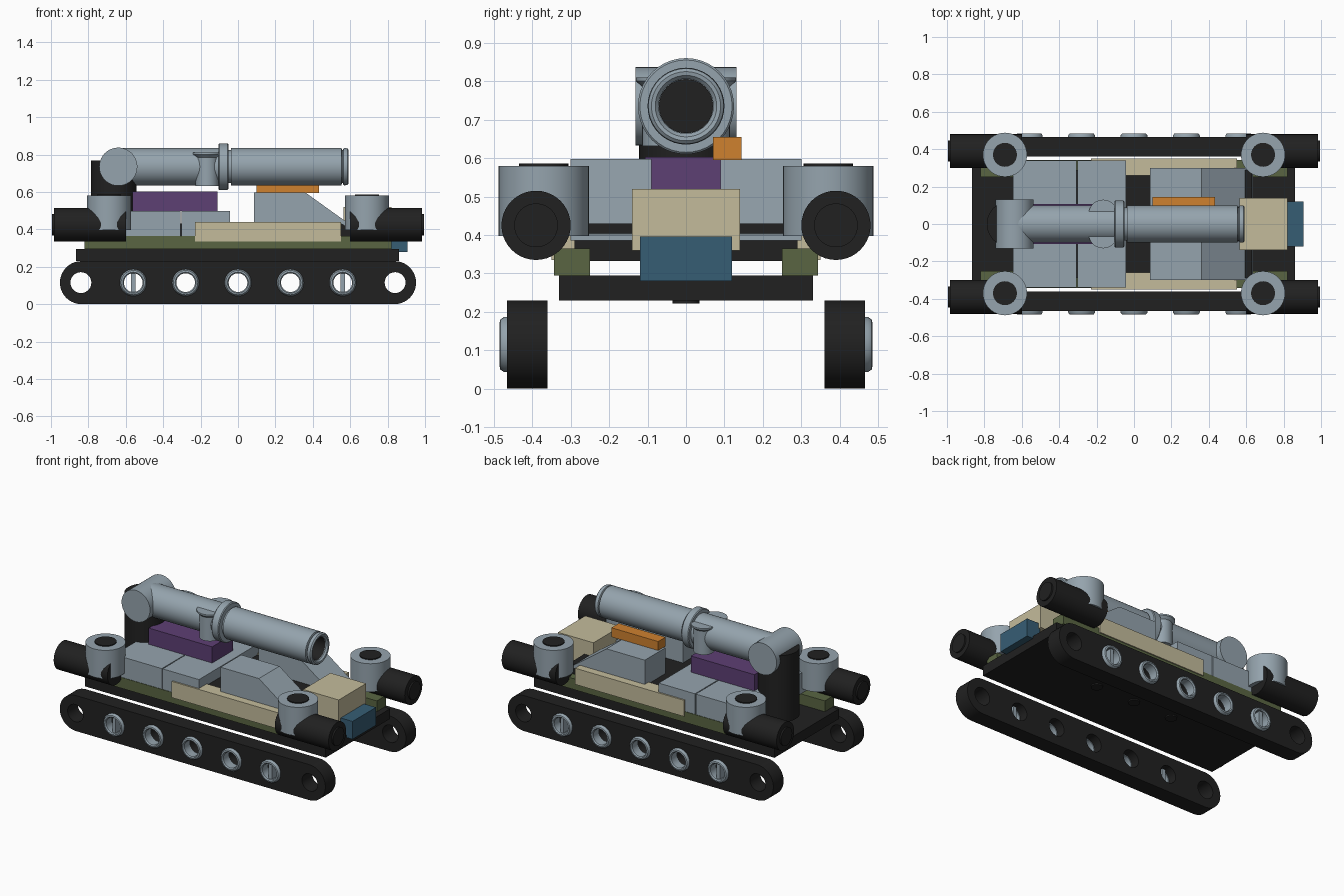
import bpy, bmesh
from math import pi, cos, sin, radians
from mathutils import Matrix, Vector

cube = bpy.data.objects.get("Cube")
if cube:
    bpy.data.objects.remove(cube, do_unlink=True)


def material(name, rgb):
    m = bpy.data.materials.new(name)
    m.use_nodes = True
    m.diffuse_color = (*rgb, 1)
    m.node_tree.nodes["Principled BSDF"].inputs["Base Color"].default_value = (*rgb, 1)
    return m


GREY = material("blue grey", (0.30, 0.37, 0.42))
BLACK = material("black", (0.015, 0.015, 0.015))
TAN = material("tan", (0.55, 0.50, 0.33))
GREEN = material("olive green", (0.10, 0.13, 0.055))
PURPLE = material("purple", (0.11, 0.05, 0.175))
BLUE = material("dark blue", (0.037, 0.11, 0.175))
ORANGE = material("orange", (0.62, 0.22, 0.028))

# Turns the local z axis to the named axis
TURN = {
    "x": Matrix.Rotation(pi / 2, 4, "Y"),
    "y": Matrix.Rotation(-pi / 2, 4, "X"),
    "-x": Matrix.Rotation(-pi / 2, 4, "Y"),
    "-y": Matrix.Rotation(pi / 2, 4, "X"),
    "z": Matrix.Identity(4),
}


def finish(name, bm, mat):
    bmesh.ops.recalc_face_normals(bm, faces=bm.faces)
    mesh = bpy.data.meshes.new(name)
    bm.to_mesh(mesh)
    bm.free()
    mesh.materials.append(mat)
    mesh.shade_smooth()
    mesh.set_sharp_from_angle(angle=radians(35))
    obj = bpy.data.objects.new(name, mesh)
    bpy.context.collection.objects.link(obj)
    return obj


def box(name, xs, ys, zs, mat):
    bm = bmesh.new()
    bmesh.ops.create_cube(bm, size=1)
    for v in bm.verts:
        for i, (a, b) in enumerate((xs, ys, zs)):
            v.co[i] = a if v.co[i] < 0 else b
    return finish(name, bm, mat)


def lathe(name, profile, loc, axis, mat, steps=40):
    """Spin (radius, height) points round an axis through loc."""
    bm = bmesh.new()
    verts = [bm.verts.new((r, 0, h)) for r, h in profile]
    edges = [bm.edges.new(pair) for pair in zip(verts, verts[1:])]
    bmesh.ops.spin(bm, geom=verts + edges, cent=(0, 0, 0), axis=(0, 0, 1),
                   angle=2 * pi, steps=steps)
    bmesh.ops.remove_doubles(bm, verts=bm.verts, dist=1e-5)
    bm.transform(Matrix.Translation(loc) @ TURN[axis])
    return finish(name, bm, mat)


def rod(name, r, h0, h1, loc, axis, mat):
    return lathe(name, [(0, h0), (r, h0), (r, h1), (0, h1)], loc, axis, mat)


def prism(name, outline, y0, y1, mat):
    """Extrude an (x, z) outline from y0 to y1."""
    bm = bmesh.new()
    face = bm.faces.new([bm.verts.new((x, y0, z)) for x, z in outline])
    out = bmesh.ops.extrude_face_region(bm, geom=[face])
    bmesh.ops.translate(bm, vec=(0, y1 - y0, 0),
                        verts=[v for v in out["geom"] if isinstance(v, bmesh.types.BMVert)])
    return finish(name, bm, mat)


def beam(name, y, mat):
    """Round-ended bar pierced by seven holes."""
    curve = bpy.data.curves.new(name, "CURVE")
    curve.dimensions = "2D"
    curve.fill_mode = "BOTH"
    curve.extrude = 0.0525

    def loop(points):
        s = curve.splines.new("POLY")
        s.points.add(len(points) - 1)
        for p, (u, v) in zip(s.points, points):
            p.co = (u, v, 0, 1)
        s.use_cyclic_u = True

    n = 20
    ends = [(side * (0.837 + 0.115 * sin(pi * i / n)), side * 0.115 * cos(pi * i / n))
            for side in (1, -1) for i in range(n + 1)]
    loop(ends)
    for k in range(-3, 4):
        loop([(0.28 * k + 0.056 * cos(2 * pi * i / 28), 0.056 * sin(2 * pi * i / 28))
              for i in range(28)])
    temp = bpy.data.objects.new(name + "_outline", curve)
    bpy.context.collection.objects.link(temp)
    dg = bpy.context.evaluated_depsgraph_get()
    mesh = bpy.data.meshes.new_from_object(temp.evaluated_get(dg))
    bpy.data.objects.remove(temp, do_unlink=True)
    bm = bmesh.new()
    bm.from_mesh(mesh)
    bpy.data.meshes.remove(mesh)
    bmesh.ops.remove_doubles(bm, verts=bm.verts, dist=1e-5)
    bm.transform(Matrix.Translation((0, y, 0.115)) @ TURN["-y"])
    return finish(name, bm, mat)


# Chassis
box("chassis_plate", (-0.865, 0.86), (-0.33, 0.33), (0.23, 0.295), BLACK)
box("inner_deck", (-0.64, 0.63), (-0.29, 0.29), (0.332, 0.43), BLACK)
for x in (-0.28, 0, 0.28):
    rod("underside_peg", 0.035, 0.222, 0.24, (x, 0, 0), "z", BLACK)

# Mirrored running gear and hull sides
for s, side in ((1, "left"), (-1, "right")):
    beam(side + "_track_beam", s * 0.4125, BLACK)
    axis = "y" if s > 0 else "-y"
    for k in range(-2, 3):
        x = 0.28 * k
        lathe(side + "_wheel_pin",
              [(0.05, 0.42), (0.05, 0.478), (0.056, 0.485), (0.065, 0.483),
               (0.072, 0.473), (0.072, 0.44), (0.055, 0.44), (0.055, 0.42), (0.05, 0.42)],
              (x, 0, 0.115), axis, GREY, 32)
        if abs(k) == 2:
            ys = sorted((s * 0.40, s * 0.47))
            box(side + "_pin_bar", (x - 0.012, x + 0.012), ys, (0.064, 0.166), GREY)
    box(side + "_green_rail", (-0.82, 0.82), sorted((s * 0.25, s * 0.343)), (0.295, 0.365), GREEN)
    box(side + "_tan_panel", (-0.23, 0.55), sorted((s * 0.26, s * 0.35)), (0.335, 0.44), TAN)
    prism(side + "_sloped_hull",
          [(0.085, 0.43), (0.085, 0.597), (0.36, 0.597), (0.635, 0.40), (0.635, 0.385), (0.55, 0.43)],
          s * 0.09, s * 0.30, GREY)

    # Corner sockets with horizontal thrusters
    for e, end in ((1, "front"), (-1, "rear")):
        x = e * 0.69
        lathe(f"{end}_{side}_socket",
              [(0.062, 0.54), (0.062, 0.58), (0.118, 0.58), (0.118, 0.397), (0, 0.397)],
              (x, s * 0.37, 0), "z", GREY)
        rod(f"{end}_{side}_socket_core", 0.064, 0.42, 0.586, (x, s * 0.37, 0), "z", BLACK)
        lathe(f"{end}_{side}_thruster",
              [(0, 0.60), (0.09, 0.60), (0.09, 0.985), (0.057, 0.985), (0.057, 0.995), (0, 0.995)],
              (0, s * 0.39, 0.425), "x" if e > 0 else "-x", BLACK)

# Rear deck blocks
box("rear_deck_block", (-0.648, -0.308), (-0.34, 0.34), (0.365, 0.498), GREY)
box("middle_deck_block", (-0.302, -0.042), (-0.34, 0.34), (0.365, 0.498), GREY)
box("purple_console", (-0.565, -0.11), (-0.107, 0.107), (0.498, 0.603), PURPLE)

# Front fittings
box("tan_nose", (0.565, 0.82), (-0.14, 0.14), (0.36, 0.52), TAN)
box("blue_bumper", (0.81, 0.905), (-0.12, 0.12), (0.28, 0.396), BLUE)
box("orange_sight", (0.098, 0.433), (0.07, 0.145), (0.595, 0.655), ORANGE)

# Turret post and elevation joint
rod("turret_post", 0.122, 0.335, 0.768, (-0.665, 0, 0), "z", BLACK)
rod("elevation_joint", 0.102, -0.132, 0.132, (-0.64, 0, 0.735), "y", GREY)

# Cannon, from breech to muzzle
GUN = (0, 0, 0.735)
rod("rear_barrel", 0.1, -0.66, -0.1, GUN, "x", GREY)
lathe("barrel_collar",
      [(0, -0.105), (0.12, -0.105), (0.125, -0.1), (0.125, -0.057), (0.12, -0.052),
       (0.088, -0.052), (0.088, -0.03), (0, -0.03)], GUN, "x", GREY)
lathe("front_barrel",
      [(0, -0.038), (0.1, -0.038), (0.1, 0.553), (0.088, 0.556), (0.088, 0.56), (0.098, 0.564),
       (0.1, 0.57), (0.098, 0.585), (0.09, 0.592), (0.08, 0.59), (0.071, 0.58), (0.071, 0.3)],
      GUN, "x", GREY)
lathe("bore", [(0.0705, 0.575), (0.0705, 0.32), (0, 0.32)], GUN, "x", BLACK)
for s, side in ((1, "left"), (-1, "right")):
    lathe(side + "_barrel_clip",
          [(0, 0.632), (0.062, 0.632), (0.062, 0.785), (0.078, 0.80), (0.078, 0.81), (0, 0.81)],
          (-0.165, s * 0.052, 0), "z", GREY)
